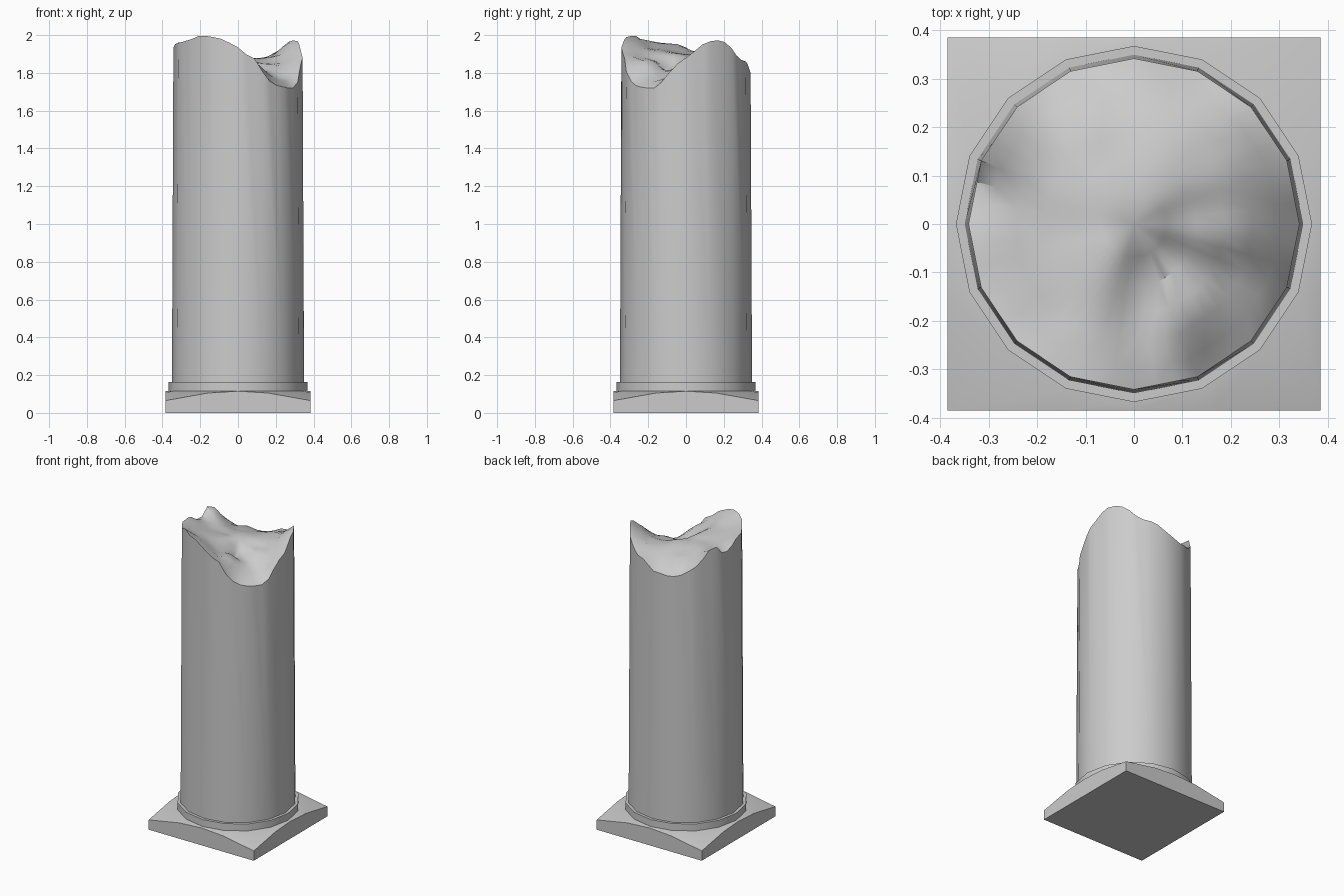
import bpy, bmesh
from math import sin, cos, pi, radians, degrees, hypot

if "Cube" in bpy.data.objects:
    bpy.data.objects.remove(bpy.data.objects["Cube"])

SIDES, SUB = 16, 3
N = SIDES * SUB


def finish(name, bm, angle):
    bmesh.ops.recalc_face_normals(bm, faces=bm.faces)
    me = bpy.data.meshes.new(name)
    bm.to_mesh(me)
    bm.free()
    ob = bpy.data.objects.new(name, me)
    bpy.context.collection.objects.link(ob)
    bpy.ops.object.select_all(action='DESELECT')
    ob.select_set(True)
    bpy.context.view_layer.objects.active = ob
    bpy.ops.object.shade_smooth_by_angle(angle=radians(angle))
    return ob


def bridge(bm, a, b):
    n = len(a)
    for i in range(n):
        j = (i + 1) % n
        bm.faces.new((a[i], a[j], b[j], b[i]))


def circle(bm, r, z):
    return [bm.verts.new((r * cos(2 * pi * i / SIDES), r * sin(2 * pi * i / SIDES), z))
            for i in range(SIDES)]


# square plinth whose top falls away towards the corners
H = 0.385
bm = bmesh.new()
low, high = [], []
for i in range(SIDES):
    a = 2 * pi * i / SIDES
    r = H / max(abs(cos(a)), abs(sin(a)))
    z = 0.115 - 0.05 * (r - H) / (H * 0.4142)
    low.append(bm.verts.new((r * cos(a), r * sin(a), 0)))
    high.append(bm.verts.new((r * cos(a), r * sin(a), z)))
inner = circle(bm, 0.37, 0.117)
bridge(bm, low, high)
bridge(bm, high, inner)
bm.faces.new(inner)
bm.faces.new(low)
finish("plinth", bm, 20)

# collar ring
bm = bmesh.new()
a, b = circle(bm, 0.368, 0.115), circle(bm, 0.368, 0.163)
bridge(bm, a, b)
bm.faces.new(a)
bm.faces.new(b)
finish("collar", bm, 30)

# height of the broken rim by angle in degrees
RIM = [(0, 1.88), (11, 1.93), (17, 1.96), (28, 1.975), (40, 1.96), (50, 1.90),
       (60, 1.87), (75, 1.85), (90, 1.80), (105, 1.785), (118, 1.79), (130, 1.83),
       (139, 1.87), (150, 1.95), (158, 1.965), (165, 1.91), (171, 1.90), (184, 1.95),
       (205, 1.96), (225, 1.98), (234, 2.0), (253, 1.985), (262, 1.96), (270, 1.935),
       (277, 1.90), (287, 1.87), (293, 1.80), (299, 1.76), (306, 1.735), (320, 1.72),
       (330, 1.72), (340, 1.76), (348, 1.83), (360, 1.88)]
# heights inside the broken face
INSIDE = [(0, 0.05, 1.89), (0.15, 0.0, 1.85), (0.15, 0.15, 1.88), (-0.15, 0.02, 1.90),
          (-0.1, 0.2, 1.86), (0.05, -0.2, 1.87), (0.22, -0.13, 1.77),
          (-0.15, -0.18, 1.93), (0.08, -0.09, 1.81), (-0.08, -0.08, 1.91)]


def rim_z(d):
    for (a0, z0), (a1, z1) in zip(RIM, RIM[1:]):
        if d <= a1:
            return z0 + (z1 - z0) * (d - a0) / (a1 - a0)


# broken shaft
bm = bmesh.new()
base = circle(bm, 0.35, 0.12)
rim = []
for i in range(N):
    local = (i % SUB) * 2 * pi / N - pi / SIDES
    a = 2 * pi * i / N
    r = 0.342 * cos(pi / SIDES) / cos(local)
    rim.append(bm.verts.new((r * cos(a), r * sin(a), rim_z(degrees(a)))))
for i in range(SIDES):
    top = [rim[(i * SUB + k) % N] for k in range(SUB, -1, -1)]
    bm.faces.new([base[i], base[(i + 1) % SIDES]] + top)
bm.faces.new(base)

# uneven broken face, blended from rim and inner heights
known = [(*v.co, 0.35) for v in rim] + [(*p, 1.0) for p in INSIDE]


def face_z(x, y):
    tw = tz = 0
    for px, py, pz, k in known:
        w = k / (hypot(x - px, y - py) + 0.005) ** 3
        tw += w
        tz += w * pz
    return tz / tw


outer = rim
for f in (0.88, 0.72, 0.55, 0.38, 0.2):
    ring = [bm.verts.new((v.co.x * f, v.co.y * f, face_z(v.co.x * f, v.co.y * f)))
            for v in rim]
    bridge(bm, outer, ring)
    outer = ring
c = bm.verts.new((0, 0, face_z(0, 0)))
for i in range(N):
    bm.faces.new((outer[i], outer[(i + 1) % N], c))
finish("broken_shaft", bm, 40)
